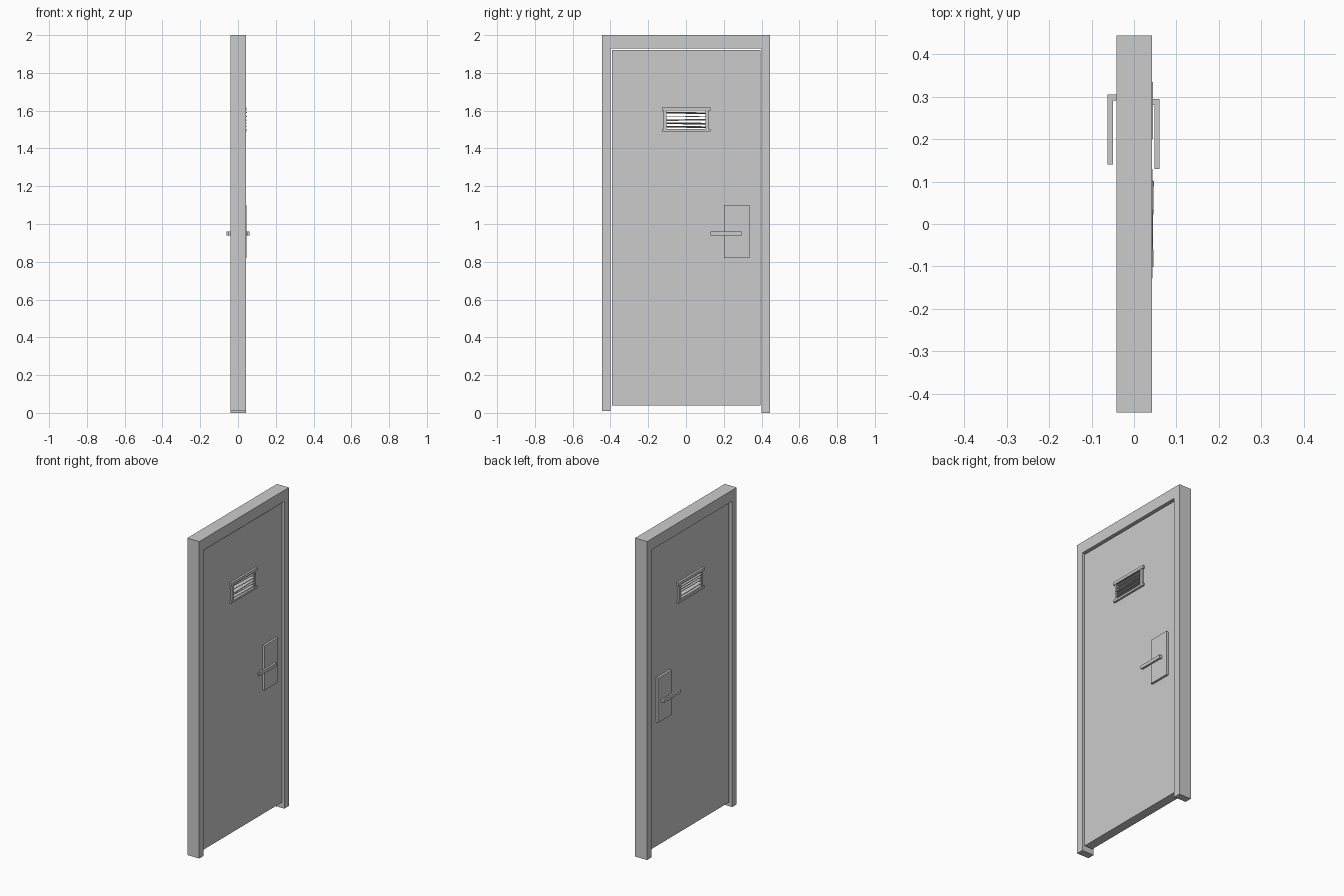
import bpy, bmesh, math, random
from mathutils import Matrix, Vector

if "Cube" in bpy.data.objects:
    bpy.data.objects.remove(bpy.data.objects["Cube"])

random.seed(4)


def finish(name, bm):
    bmesh.ops.recalc_face_normals(bm, faces=bm.faces)
    me = bpy.data.meshes.new(name)
    bm.to_mesh(me)
    bm.free()
    ob = bpy.data.objects.new(name, me)
    bpy.context.collection.objects.link(ob)
    return ob


def box(name, x, y, z):
    bm = bmesh.new()
    c = Vector(((x[0] + x[1]) / 2, (y[0] + y[1]) / 2, (z[0] + z[1]) / 2))
    size = (x[1] - x[0], y[1] - y[0], z[1] - z[0], 1)
    bmesh.ops.create_cube(bm, size=1, matrix=Matrix.Translation(c) @ Matrix.Diagonal(size))
    return finish(name, bm)


def extrude(bm, faces, vec):
    new = bmesh.ops.extrude_face_region(bm, geom=faces)["geom"]
    bmesh.ops.translate(bm, vec=vec, verts=[g for g in new if isinstance(g, bmesh.types.BMVert)])


def prism(name, outline, base, vec):
    """Extrude a closed outline; base maps each 2D point to 3D."""
    bm = bmesh.new()
    face = bm.faces.new([bm.verts.new(base(a, b)) for a, b in outline])
    extrude(bm, [face], vec)
    return finish(name, bm)


def panel_with_opening(name, x, outer, inner):
    """Slab in the yz plane with a rectangular opening."""
    bm = bmesh.new()
    loops = []
    for y0, y1, z0, z1 in (outer, inner):
        loops.append([bm.verts.new((x[0], y, z)) for y, z in
                      ((y0, z0), (y1, z0), (y1, z1), (y0, z1))])
    o, i = loops
    faces = [bm.faces.new((o[k], o[(k + 1) % 4], i[(k + 1) % 4], i[k])) for k in range(4)]
    extrude(bm, faces, (x[1] - x[0], 0, 0))
    bmesh.ops.dissolve_limit(bm, angle_limit=0.001, verts=bm.verts, edges=[])
    return finish(name, bm)


# Door frame: one piece, open at the floor
prism("door_frame",
      [(-.445, .01), (-.445, 2), (.445, 2), (.445, 0), (.4, 0), (.4, 1.93), (-.4, 1.93), (-.4, .01)],
      lambda y, z: (-.041, y, z), (.083, 0, 0))

# Door leaf with vent opening
DOOR = (-.026, .031)
panel_with_opening("door_leaf", DOOR, (-.392, .394, .04, 1.92), (-.105, .105, 1.5, 1.603))

# Fittings on both faces: lock plate, L-shaped lever, vent rim
for side, face, plate, lever, y_end in (("front", DOOR[1], .045, .06, .295),
                                        ("back", DOOR[0], -.041, -.062, .305)):
    s = 1 if face > 0 else -1
    box("lock_plate_" + side, sorted((face, plate)), (.2, .335), (.82, 1.1))
    inner = lever - s * .012
    prism("lever_handle_" + side,
          [(plate - s * .004, y_end), (lever, y_end), (lever, y_end - .165), (inner, y_end - .165),
           (inner, y_end - .014), (plate - s * .004, y_end - .014)],
          lambda x, y: (x, y, .94), (0, 0, .02))
    rim = plate - s * .001
    for part, z in (("top", (1.6, 1.618)), ("bottom", (1.49, 1.503))):
        box(f"vent_rim_{part}_{side}", sorted((face, rim)), (-.128, .13), z)
    for part, y in (("left", (-.118, -.103)), ("right", (.103, .118))):
        box(f"vent_rim_{part}_{side}", sorted((face, rim - s * .003)), y, (1.503, 1.6))

# Vent slats, each slightly out of true
for k in range(5):
    slat = box(f"vent_slat_{k + 1}", (-.042, .042), (-.102, .102), (-.0015, .0015))
    slat.location = (.003, 0, 1.514 + k * .0185)
    slat.rotation_euler = (math.radians(random.uniform(-1.2, 1.2)),
                           math.radians(random.uniform(-5, 5)),
                           math.radians(random.uniform(-1.5, 1)))
